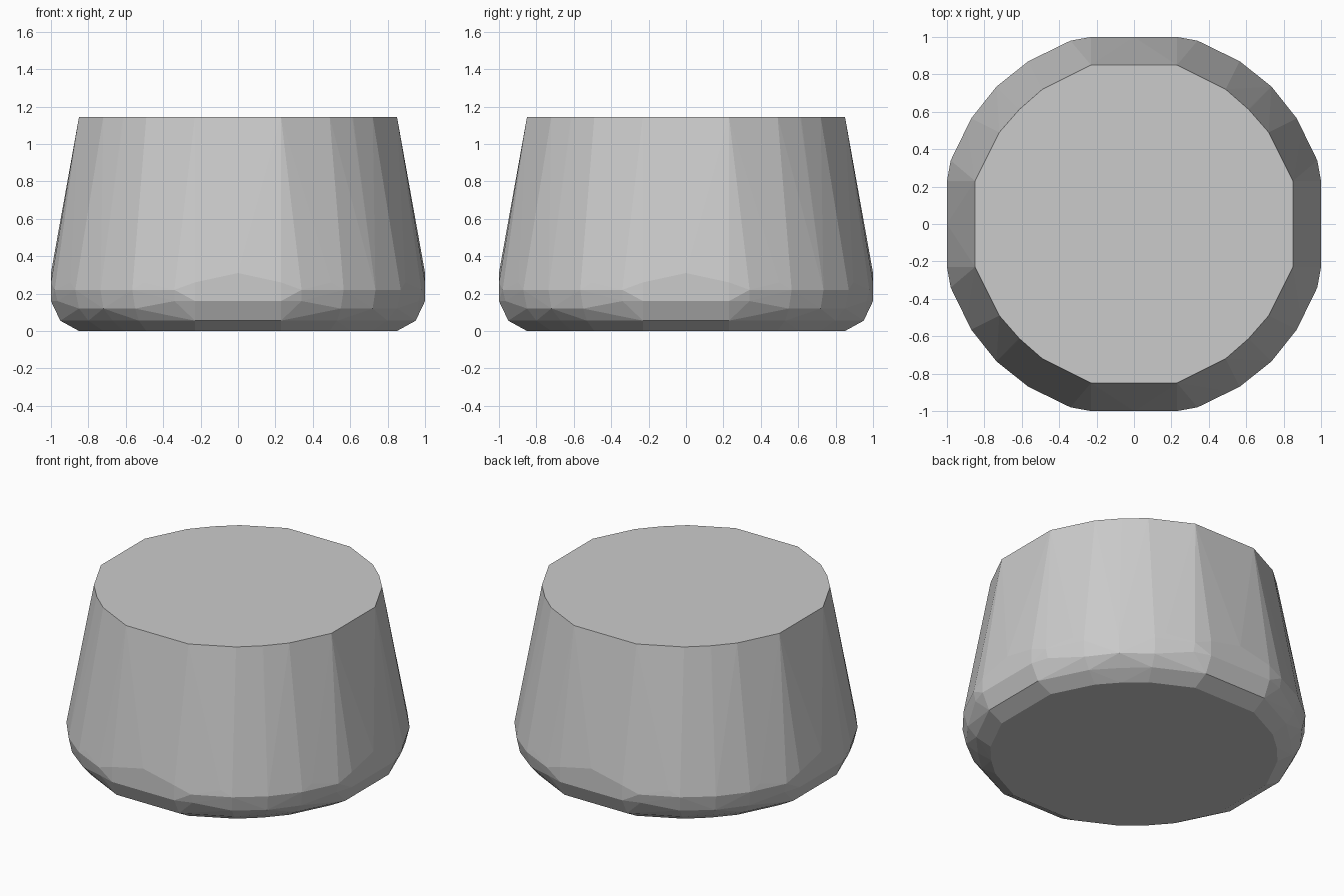
import bpy, bmesh
from math import radians

if "Cube" in bpy.data.objects:
    bpy.data.objects.remove(bpy.data.objects["Cube"])

# One-eighth outline of each horizontal ring: height, then (x, y) corners
rings = [
    (0.0,   [(0.23, 0.85), (0.49, 0.72), (0.615, 0.61)]),
    (0.055, [(0.23, 0.95), (0.53, 0.80), (0.67, 0.67)]),
    (0.12,  [(0.55, 0.85), (0.72, 0.72)]),
    (0.16,  [(0.23, 1.0), (0.34, 0.965)]),
    (0.22,  [(0.34, 0.98), (0.565, 0.87), (0.735, 0.735)]),
    (0.26,  [(0.23, 1.0), (0.50, 0.895)]),
    (0.31,  [(0.0, 1.0)]),
    (1.145, [(0.23, 0.85), (0.49, 0.72), (0.615, 0.61)]),
]

# Mirror every corner into all eight sectors
points = set()
for z, outline in rings:
    for a, b in outline:
        for x, y in ((a, b), (b, a)):
            for sx in (1, -1):
                for sy in (1, -1):
                    points.add((sx * x, sy * y, z))

# Faceted tapered body with a chamfered foot
bm = bmesh.new()
for p in sorted(points):
    bm.verts.new(p)
result = bmesh.ops.convex_hull(bm, input=bm.verts[:])
loose = [v for v in bm.verts if not v.link_faces]
bmesh.ops.delete(bm, geom=loose, context='VERTS')
bmesh.ops.dissolve_limit(bm, angle_limit=radians(0.5),
                         verts=bm.verts[:], edges=bm.edges[:])
bmesh.ops.recalc_face_normals(bm, faces=bm.faces[:])

mesh = bpy.data.meshes.new("faceted_body")
bm.to_mesh(mesh)
bm.free()
body = bpy.data.objects.new("faceted_body", mesh)
bpy.context.collection.objects.link(body)
